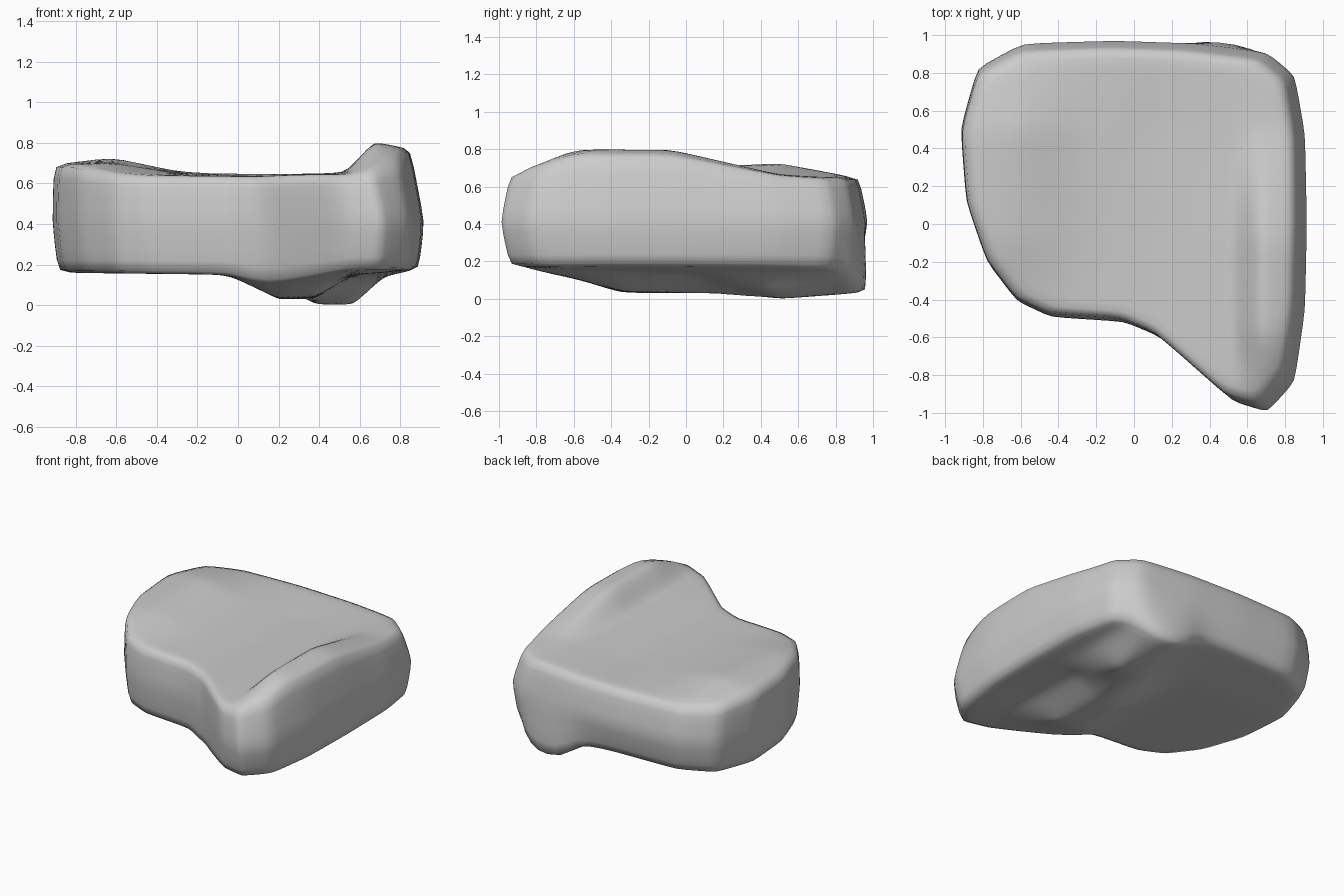
import bpy, bmesh

if "Cube" in bpy.data.objects:
    bpy.data.objects.remove(bpy.data.objects["Cube"])

# plan outline of the body at mid height
OUTLINE = [(-.59, .96), (-.83, .83), (-.92, .51), (-.89, .12), (-.78, -.2), (-.62, -.41),
           (-.44, -.495), (-.05, -.52), (.14, -.6), (.53, -.945), (.71, -1.0), (.855, -.84),
           (.91, -.46), (.92, 0), (.91, .48), (.855, .79), (.71, .91), (.3, .96), (-.1, .975)]

# coarse height fields: x stations, y stations, rows of z
TOP = ([-.9, -.62, -.3, .1, .53, .67, .85], [-1, -.59, -.08, .5, .95],
       [[.64, .64, .64, .64, .64, .64, .63],
        [.63, .62, .635, .635, .655, .805, .77],
        [.69, .70, .65, .635, .655, .805, .77],
        [.695, .73, .66, .635, .65, .665, .66],
        [.65, .64, .65, .65, .65, .64, .62]])
BOTTOM = ([-.9, -.05, .2, .38, .57, .72, .9], [-1, -.6, -.35, .08, .5, .93],
          [[.18, .18, .18, .18, .18, .18, .18],
           [.16, .15, .11, .11, .15, .16, .18],
           [.16, .15, .03, .04, .15, .16, .18],
           [.16, .15, .03, .03, .13, .15, .18],
           [.16, .15, .12, 0, 0, .14, .18],
           [.18, .18, .16, .03, .03, .15, .18]])


def lerp(a, b, t):
    return a + (b - a) * t


def locate(stations, v):
    v = min(max(v, stations[0]), stations[-1])
    i = 0
    while i < len(stations) - 2 and v > stations[i + 1]:
        i += 1
    return i, (v - stations[i]) / (stations[i + 1] - stations[i])


def height(field, x, y):
    xs, ys, rows = field
    i, u = locate(xs, x)
    j, v = locate(ys, y)
    return lerp(lerp(rows[j][i], rows[j][i + 1], u),
                lerp(rows[j + 1][i], rows[j + 1][i + 1], u), v)


def bottom_edge(x, y):
    x, y = x * .97, y * .95
    z = height(BOTTOM, x, y)
    if y > .75:                       # the keel flares out at the back
        y += max(0, .18 - z) / .15 * .075
    return x, y, z


def top_edge(x, y):
    x, y = -.75 + .96 * (x + .75), y * .95
    return x, y, height(TOP, x, y)


def mix(a, b, t):
    return tuple(lerp(p, q, t) for p, q in zip(a, b))


# resample the outline
STEP, INNER, SIDE = 5, 18, 4
pts = []
for a, b in zip(OUTLINE, OUTLINE[1:] + OUTLINE[:1]):
    pts += [mix(a, b, k / STEP) for k in range(STEP)]
C = (.25, .1)

# rings from underside centre, around the wall, to top centre
rings = []
for k in range(1, INNER):
    ring = []
    for p in pts:
        e = bottom_edge(*p)
        x, y = mix(C, e, k / INNER)
        ring.append((x, y, height(BOTTOM, x, y)))
    rings.append(ring)
low = [bottom_edge(*p) for p in pts]
mid = [(x, y, .41) for x, y in pts]
high = [top_edge(*p) for p in pts]
for a, b in ((low, mid), (mid, high)):
    for k in range(SIDE):
        rings.append([mix(p, q, k / SIDE) for p, q in zip(a, b)])
rings.append(high)
for k in range(INNER - 1, 0, -1):
    ring = []
    for e in high:
        x, y = mix(C, e, k / INNER)
        ring.append((x, y, height(TOP, x, y)))
    rings.append(ring)

bm = bmesh.new()
vr = [[bm.verts.new(c) for c in r] for r in rings]
n = len(pts)
for a, b in zip(vr, vr[1:]):
    for i in range(n):
        j = (i + 1) % n
        bm.faces.new((a[i], a[j], b[j], b[i]))
for ring, field in ((vr[0], BOTTOM), (vr[-1], TOP)):
    c = bm.verts.new((*C, height(field, *C)))
    for i in range(n):
        bm.faces.new((c, ring[i], ring[(i + 1) % n]))
bmesh.ops.recalc_face_normals(bm, faces=bm.faces)
for f in bm.faces:
    f.smooth = True
me = bpy.data.meshes.new("rounded_slab")
bm.to_mesh(me)
bm.free()
slab = bpy.data.objects.new("rounded_slab", me)
bpy.context.collection.objects.link(slab)

# soften the joins between wall, ridge and keel
sm = slab.modifiers.new("soften", 'SMOOTH')
sm.factor = .5
sm.iterations = 4
